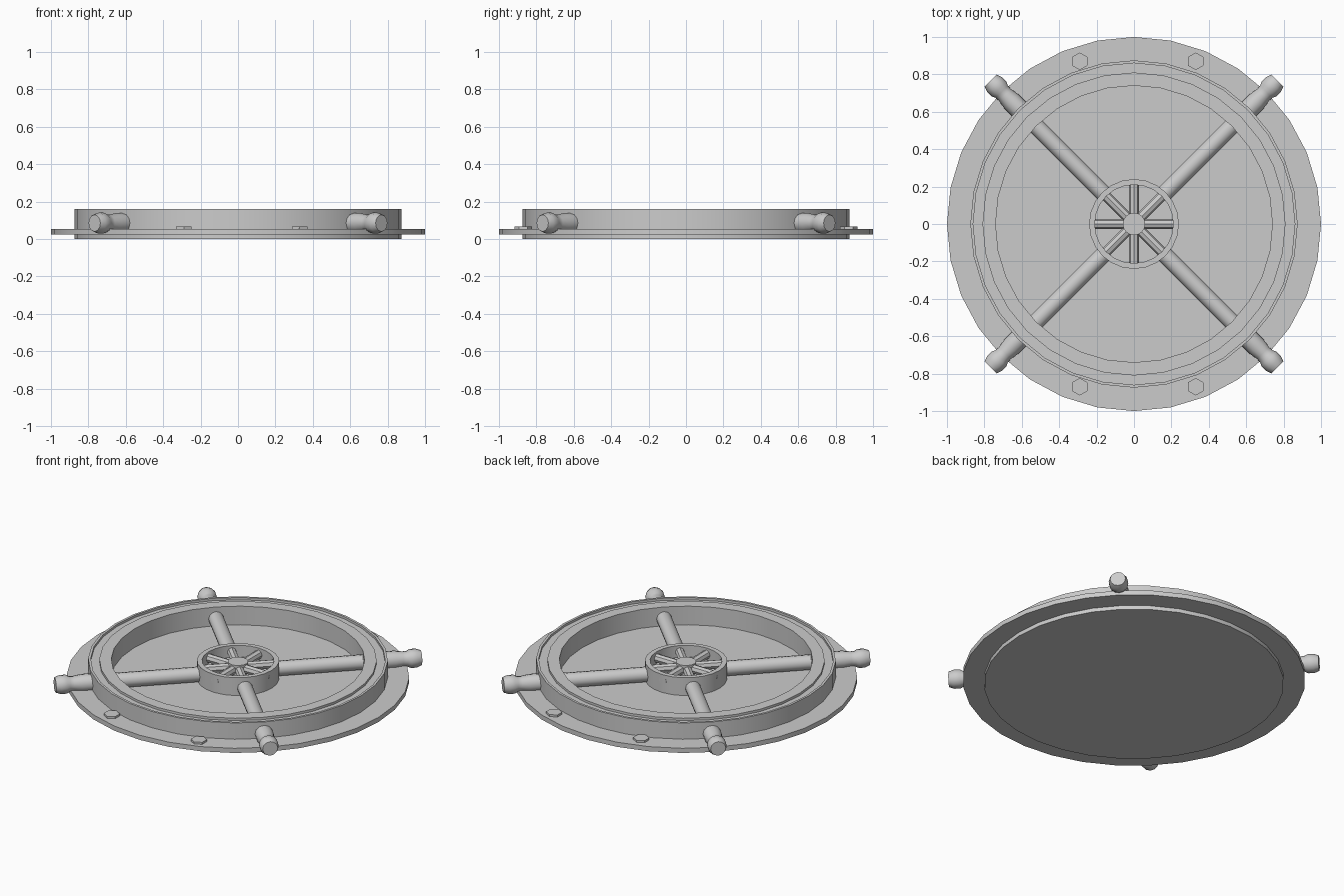
import bpy, bmesh, math
from mathutils import Matrix, Vector

if "Cube" in bpy.data.objects:
    bpy.data.objects.remove(bpy.data.objects["Cube"])


def finish(name, bm, smooth=True):
    bmesh.ops.remove_doubles(bm, verts=bm.verts, dist=1e-5)
    bmesh.ops.recalc_face_normals(bm, faces=bm.faces)
    me = bpy.data.meshes.new(name)
    bm.to_mesh(me)
    bm.free()
    ob = bpy.data.objects.new(name, me)
    bpy.context.collection.objects.link(ob)
    if smooth:
        bpy.ops.object.select_all(action='DESELECT')
        ob.select_set(True)
        bpy.context.view_layer.objects.active = ob
        bpy.ops.object.shade_smooth_by_angle(angle=math.radians(35))
    return ob


def lathe(name, profile, sides, closed=False, matrix=Matrix(), smooth=True):
    """Revolve (radius, height) points round z; zero radius closes the end."""
    bm = bmesh.new()
    rings = []
    for r, z in profile:
        if r == 0:
            rings.append([bm.verts.new((0, 0, z))] * sides)
        else:
            rings.append([bm.verts.new((r * math.cos(a), r * math.sin(a), z))
                          for a in (math.tau * i / sides for i in range(sides))])
    pairs = list(zip(rings, rings[1:]))
    if closed:
        pairs.append((rings[-1], rings[0]))
    for a, b in pairs:
        for i in range(sides):
            j = (i + 1) % sides
            corners = list(dict.fromkeys((a[i], a[j], b[j], b[i])))
            if len(corners) > 2:
                bm.faces.new(corners)
    bmesh.ops.transform(bm, matrix=matrix, verts=bm.verts)
    return finish(name, bm, smooth)


def radial(angle, z):
    """Lay the lathe axis outward along a horizontal direction."""
    d = Vector((math.cos(angle), math.sin(angle), 0))
    return Matrix.Translation((0, 0, z)) @ d.to_track_quat('Z', 'Y').to_matrix().to_4x4()


# Base pan with its floor, raised rim and shallow seal groove
lathe("hatch_body", [(0, 0), (.875, 0), (.875, .02), (.875, .16), (.86, .16),
                     (.86, .145), (.81, .145), (.81, .16), (.74, .16),
                     (.74, .04), (0, .04)], 32)

# Bolted outer flange
lathe("flange", [(.86, .025), (1, .025), (1, .055), (.86, .055)], 32, closed=True)

# Hub ring, inner floor and centre cap
lathe("hub_ring", [(.24, .04), (.24, .155), (.21, .155), (.21, .04)], 24, closed=True)
lathe("hub_floor", [(0, .04), (.215, .04), (.215, .08), (0, .08)], 24)
lathe("hub_cap", [(0, .06), (.06, .06), (.06, .15), (0, .15)], 16)

# Small wheel spokes inside the hub
for i in range(8):
    reach = .238 if i % 2 == 0 else .215
    lathe(f"hub_spoke_{i}", [(0, .03), (.027, .03), (.027, reach), (0, reach)], 8,
          matrix=radial(i * math.pi / 4, .115))

# Main spokes and turned handles on the diagonals
for i in range(4):
    m = radial(math.pi / 4 + i * math.pi / 2, .085)
    lathe(f"spoke_{i}", [(0, .225), (.045, .225), (.045, .76), (0, .76)], 12, matrix=m)
    lathe(f"handle_{i}", [(0, .85), (.053, .85), (.053, .93), (.045, .975),
                          (.046, 1.0), (.056, 1.02), (.056, 1.055),
                          (.045, 1.085), (0, 1.085)], 12, matrix=m)

# Hex bolts
for i, (x, y) in enumerate([(-.29, .87), (.33, .87), (-.29, -.87), (.33, -.87)]):
    lathe(f"bolt_{i}", [(0, .045), (.047, .045), (.047, .068), (0, .068)], 6,
          matrix=Matrix.Translation((x, y, 0)) @ Matrix.Rotation(math.pi / 6, 4, 'Z'),
          smooth=False)
